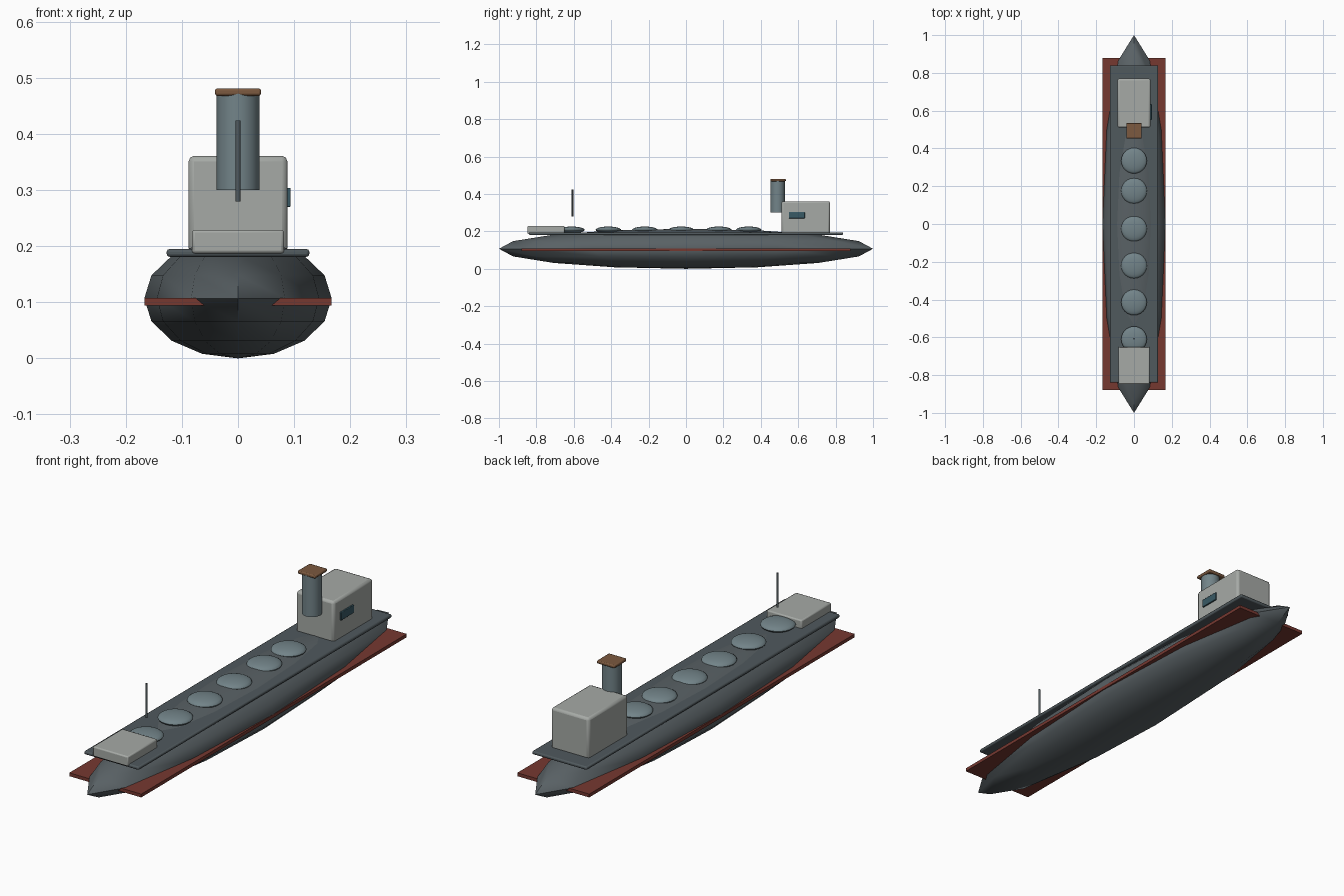
import bpy
from math import radians

if "Cube" in bpy.data.objects:
    bpy.data.objects.remove(bpy.data.objects["Cube"])


def material(name, rgb):
    m = bpy.data.materials.new(name)
    m.diffuse_color = (*rgb, 1)
    m.use_nodes = True
    m.node_tree.nodes["Principled BSDF"].inputs["Base Color"].default_value = m.diffuse_color
    return m


hull_grey = material("hull_grey", (0.10, 0.12, 0.13))
deck_grey = material("deck_grey", (0.08, 0.10, 0.11))
red = material("red", (0.18, 0.04, 0.03))
pale = material("pale_grey", (0.38, 0.40, 0.38))
steel = material("blue_grey", (0.17, 0.23, 0.25))
glass = material("glass", (0.04, 0.10, 0.13))
brown = material("brown", (0.20, 0.10, 0.05))


def finish(name, mat, size=None, bevel=0):
    ob = bpy.context.object
    ob.name = name
    if size:
        ob.scale = size
        bpy.ops.object.transform_apply(location=False, rotation=False, scale=True)
    ob.data.materials.append(mat)
    if bevel:
        b = ob.modifiers.new("bevel", 'BEVEL')
        b.width = bevel
        b.segments = 2
    bpy.ops.object.shade_smooth_by_angle(angle=radians(35))
    return ob


def box(name, x, y, z, mat, bevel=0):
    # x, y, z are (min, max) ranges
    ranges = (x, y, z)
    bpy.ops.mesh.primitive_cube_add(size=1, location=[(a + b) / 2 for a, b in ranges])
    return finish(name, mat, [b - a for a, b in ranges], bevel)


def ellipsoid(name, loc, radii, segs, rings, mat):
    bpy.ops.mesh.primitive_uv_sphere_add(segments=segs, ring_count=rings, radius=1, location=loc)
    return finish(name, mat, radii)


def post(name, y, z, r, mat, segs):
    bpy.ops.mesh.primitive_cylinder_add(vertices=segs, radius=r, depth=z[1] - z[0],
                                        location=(0, y, (z[0] + z[1]) / 2))
    return finish(name, mat)


# Low-poly ellipsoid hull with waterline plate and deck
ellipsoid("hull", (0, 0, 0.107), (0.167, 1, 0.107), 12, 8, hull_grey)
box("waterline_plate", (-0.167, 0.167), (-0.88, 0.88), (0.094, 0.108), red)
box("deck", (-0.127, 0.127), (-0.84, 0.84), (0.181, 0.195), deck_grey, 0.005)

# Raised foredeck, rear cabin and its window
box("foredeck", (-0.082, 0.082), (-0.847, -0.65), (0.187, 0.229), pale, 0.005)
box("cabin", (-0.088, 0.088), (0.51, 0.77), (0.187, 0.361), pale, 0.01)
box("cabin_window", (0.082, 0.094), (0.55, 0.635), (0.27, 0.304), glass, 0.002)

# Tank domes along the centre line
for i, y in enumerate((-0.61, -0.415, -0.22, -0.025, 0.175, 0.335)):
    ellipsoid(f"tank_dome_{i + 1}", (0, y, 0.208), (0.068, 0.068, 0.018), 24, 12, steel)

# Funnel with cap, and foremast
post("funnel", 0.49, (0.3, 0.472), 0.038, steel, 24)
box("funnel_cap", (-0.041, 0.041), (0.452, 0.534), (0.468, 0.481), brown, 0.004)
post("mast", -0.607, (0.28, 0.424), 0.0045, deck_grey, 12)
